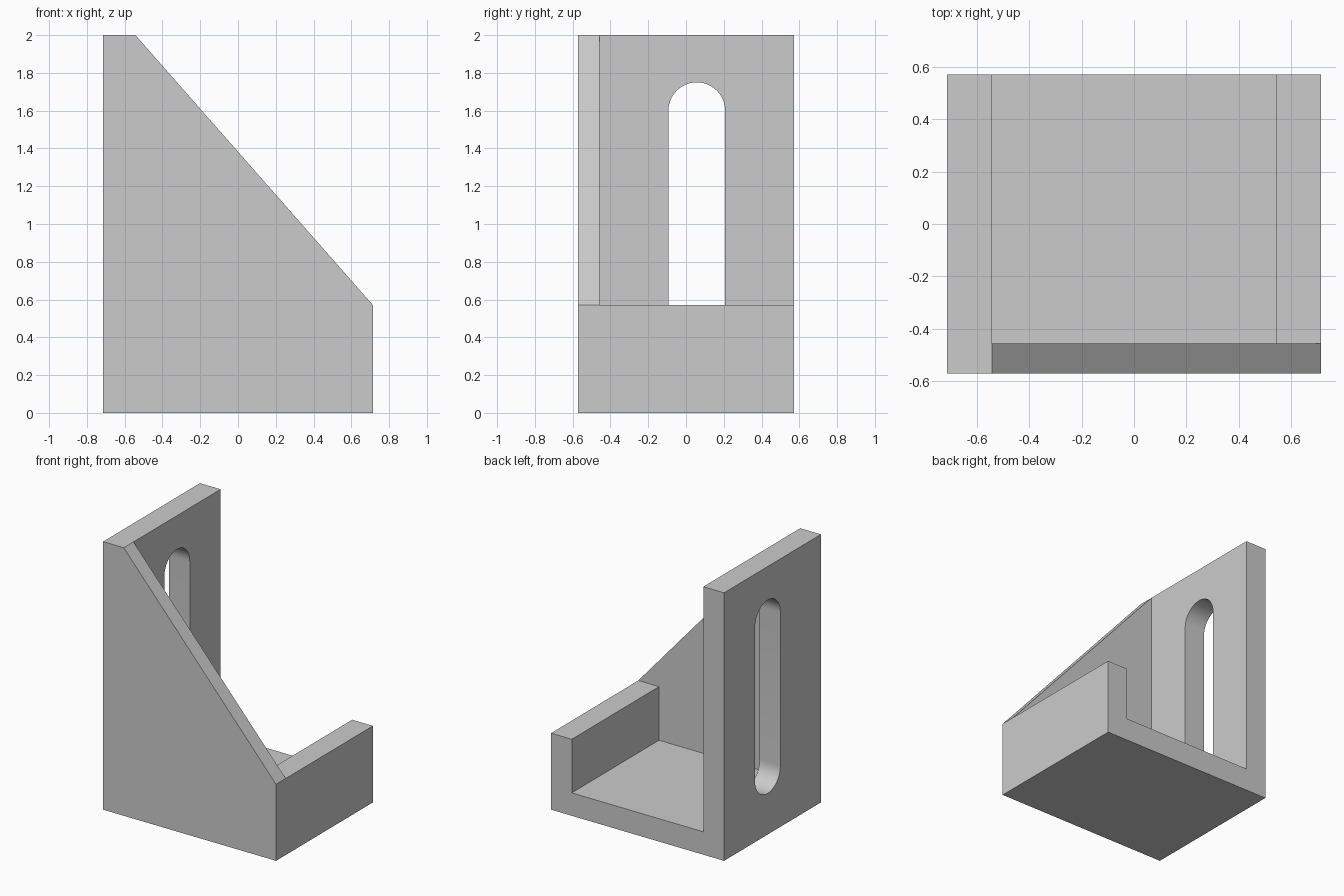
import bpy, bmesh, math
from mathutils import Vector

cube = bpy.data.objects.get("Cube")
if cube:
    bpy.data.objects.remove(cube, do_unlink=True)

# Main dimensions
HX, HY, TOP = 0.714, 0.571, 2.0
WALL, LIP, WEB = 0.171, 0.571, 0.114
SLOT_Y, SLOT_R, SLOT_LOW, SLOT_HIGH = 0.057, 0.15, 0.457, 1.6

grey = bpy.data.materials.new("light grey")
grey.use_nodes = True
colour = (0.6, 0.6, 0.6, 1)
grey.diffuse_color = colour
grey.node_tree.nodes["Principled BSDF"].inputs["Base Color"].default_value = colour


def extrude_profile(name, points, offset):
    """Solid from a closed outline of 3D points, pushed along offset."""
    bm = bmesh.new()
    face = bm.faces.new([bm.verts.new(p) for p in points])
    new = bmesh.ops.extrude_face_region(bm, geom=[face])["geom"]
    bmesh.ops.translate(bm, vec=Vector(offset),
                        verts=[g for g in new if isinstance(g, bmesh.types.BMVert)])
    bmesh.ops.recalc_face_normals(bm, faces=bm.faces)
    mesh = bpy.data.meshes.new(name)
    bm.to_mesh(mesh)
    bm.free()
    mesh.materials.append(grey)
    obj = bpy.data.objects.new(name, mesh)
    bpy.context.collection.objects.link(obj)
    return obj


def combine(target, other, operation):
    """Apply an exact boolean and discard the second solid."""
    mod = target.modifiers.new(operation.lower(), "BOOLEAN")
    mod.operation, mod.solver, mod.object = operation, "EXACT", other
    bpy.context.view_layer.objects.active = target
    bpy.ops.object.modifier_apply(modifier=mod.name)
    bpy.data.objects.remove(other, do_unlink=True)


# Base, tall back plate and low lip as one channel section
channel = [(-HX, 0), (HX, 0), (HX, LIP), (HX - WALL, LIP), (HX - WALL, WALL),
           (WALL - HX, WALL), (WALL - HX, TOP), (-HX, TOP)]
bracket = extrude_profile("angle_bracket", [(x, -HY, z) for x, z in channel],
                          (0, 2 * HY, 0))

# Sloping side web
web = [(-HX, 0), (HX, 0), (HX, LIP), (WALL - HX, TOP), (-HX, TOP)]
side_web = extrude_profile("side_web", [(x, -HY, z) for x, z in web], (0, WEB, 0))
combine(bracket, side_web, "UNION")

# Merge the flat faces left by the union
bm = bmesh.new()
bm.from_mesh(bracket.data)
bmesh.ops.remove_doubles(bm, verts=bm.verts, dist=0.0001)
bmesh.ops.dissolve_limit(bm, angle_limit=0.01, verts=bm.verts, edges=bm.edges)
bm.to_mesh(bracket.data)
bm.free()

# Round-ended slot through the tall plate
STEPS = 24
outline = []
for start, z in ((0, SLOT_HIGH), (math.pi, SLOT_LOW)):
    for i in range(STEPS + 1):
        a = start + math.pi * i / STEPS
        outline.append((-HX - 0.1, SLOT_Y + SLOT_R * math.cos(a),
                        z + SLOT_R * math.sin(a)))
slot = extrude_profile("slot_cutter", outline, (WALL + 0.2, 0, 0))
slot.hide_render = True
combine(bracket, slot, "DIFFERENCE")

# Smooth slot ends, sharp corners
bpy.ops.object.select_all(action="DESELECT")
bracket.select_set(True)
bpy.context.view_layer.objects.active = bracket
bpy.ops.object.shade_smooth_by_angle(angle=math.radians(30))
